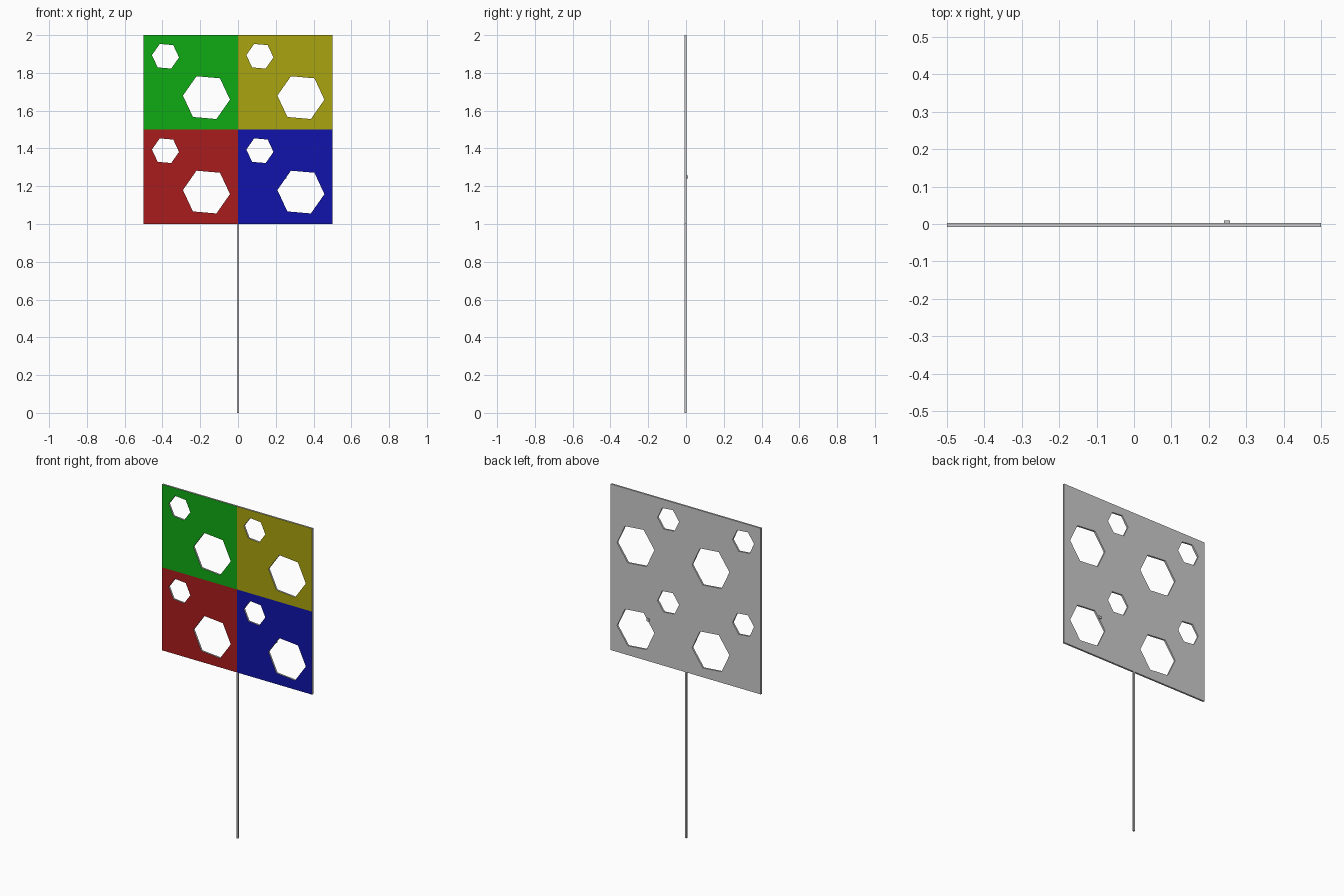
import bpy, bmesh, math
from mathutils import Matrix, Vector

if "Cube" in bpy.data.objects:
    bpy.data.objects.remove(bpy.data.objects["Cube"])

FRONT, BACK = -0.008, 0.003
TH = BACK - FRONT
MID = (FRONT + BACK) / 2


def make_object(name, bm):
    mesh = bpy.data.meshes.new(name)
    bmesh.ops.recalc_face_normals(bm, faces=bm.faces)
    bm.to_mesh(mesh)
    bm.free()
    obj = bpy.data.objects.new(name, mesh)
    bpy.context.collection.objects.link(obj)
    return obj


def box(name, center, size):
    bm = bmesh.new()
    bmesh.ops.create_cube(bm, size=1, matrix=Matrix.Translation(center) @ Matrix.Diagonal((*size, 1)))
    return make_object(name, bm)


def color(name, rgb):
    mat = bpy.data.materials.new(name)
    mat.diffuse_color = (*rgb, 1)
    mat.use_nodes = True
    mat.node_tree.nodes["Principled BSDF"].inputs["Base Color"].default_value = mat.diffuse_color
    return mat


# Square panel, split into four quarters
bm = bmesh.new()
upright = Matrix.Translation((0, FRONT, 1.5)) @ Matrix.Rotation(math.pi / 2, 4, 'X')
bmesh.ops.create_grid(bm, x_segments=2, y_segments=2, size=0.5, matrix=upright)
ext = bmesh.ops.extrude_face_region(bm, geom=bm.faces[:], use_keep_orig=True)
bmesh.ops.translate(bm, vec=(0, TH, 0), verts=[v for v in ext["geom"] if isinstance(v, bmesh.types.BMVert)])

# Front faces carry the quarter colours, everything else stays grey
for f in bm.faces:
    c = f.calc_center_median()
    if abs(c.y - FRONT) < 1e-4:
        f.material_index = 1 + (c.x > 0) + 2 * (c.z > 1.5)
panel = make_object("panel", bm)
for mat in (None, color("red", (0.4, 0.012, 0.012)), color("blue", (0.005, 0.007, 0.4)),
            color("green", (0.005, 0.4, 0.007)), color("yellow", (0.4, 0.37, 0.005))):
    panel.data.materials.append(mat)

# Hexagonal holes: one large and one small in each quarter
bm = bmesh.new()
turn = Matrix.Rotation(math.pi / 2, 4, 'X')
for qx in (-0.25, 0.25):
    for qz in (1.25, 1.75):
        for dx, dz, r in ((0.083, -0.081, 0.125), (-0.134, 0.138, 0.072)):
            hexa = bmesh.ops.create_cone(bm, cap_ends=True, segments=6, radius1=r, radius2=r, depth=0.1)["verts"]
            # put a corner on the +x axis, then tilt by 5 degrees
            first = max(hexa, key=lambda v: v.co.x)
            angle = -math.atan2(first.co.y, first.co.x) - math.radians(5)
            place = Matrix.Translation((qx + dx, MID, qz + dz)) @ turn @ Matrix.Rotation(angle, 4, 'Z')
            bmesh.ops.transform(bm, matrix=place, verts=hexa)
cutter = make_object("hole_cutter", bm)
cutter.hide_render = True
cutter.hide_set(True)
cut = panel.modifiers.new("holes", 'BOOLEAN')
cut.operation = 'DIFFERENCE'
cut.solver = 'EXACT'
cut.object = cutter

# Thin pole and small stud on the back
box("pole", (0, MID, 0.5), (0.01, TH, 1.0))
box("back_stud", (0.248, 0.006, 1.25), (0.016, 0.007, 0.016))
